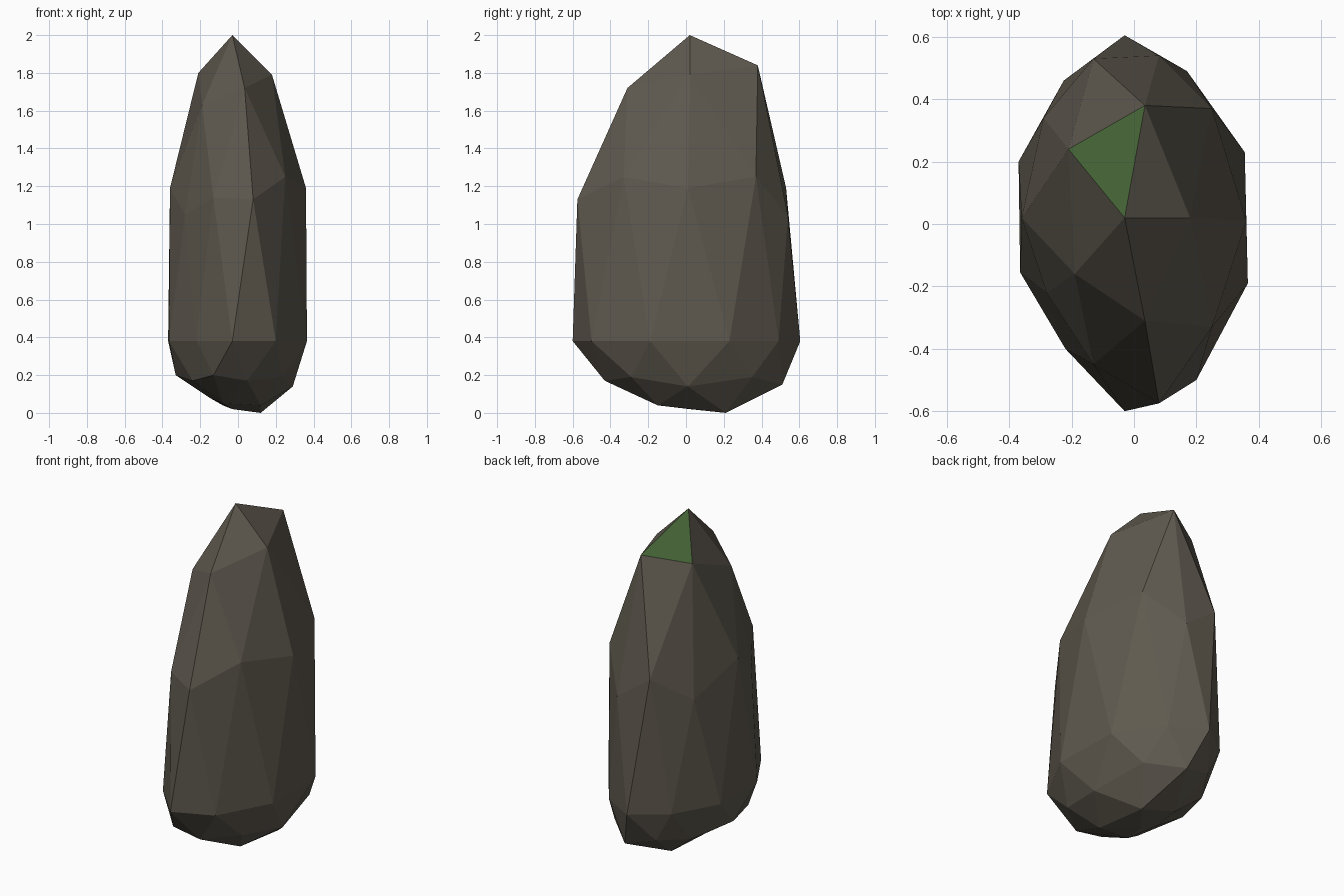
import bpy, bmesh, math

cube = bpy.data.objects.get("Cube")
if cube:
    bpy.data.objects.remove(cube, do_unlink=True)


def flat_colour(name, rgb):
    mat = bpy.data.materials.new(name)
    mat.use_nodes = True
    colour = (*rgb, 1)
    mat.diffuse_color = colour
    bsdf = mat.node_tree.nodes["Principled BSDF"]
    bsdf.inputs["Base Color"].default_value = colour
    bsdf.inputs["Roughness"].default_value = 0.9
    return mat


# Rings of the boulder from crown to base, each counter-clockwise from +x
crown = [(-.03, .02, 2)]
shoulder = [(.18, .02, 1.79), (.035, .38, 1.84), (-.21, .24, 1.8),
            (-.19, -.16, 1.63), (.035, -.31, 1.72)]
waist = [(.36, .01, 1.19), (.25, .37, 1.25), (.08, .54, 1.04), (-.13, .53, 1.19),
         (-.29, .34, 1.04), (-.36, .02, 1.19), (-.28, -.22, 1.05),
         (-.13, -.45, 1.14), (.08, -.575, 1.13), (.25, -.33, 1.25)]
belly = [(x, y, .38) for x, y in
         [(.355, .23), (.17, .49), (-.03, .605), (-.225, .46), (-.37, .2),
          (-.365, -.155), (-.22, -.4), (-.03, -.6), (.2, -.5), (.365, -.19)]]
hem = [(.29, .01, .14), (.23, .35, .19), (.05, .51, .15), (-.13, .47, .2),
       (-.24, .29, .17), (-.33, .02, .2), (-.24, -.25, .17), (-.13, -.43, .2),
       (.05, -.43, .17), (.23, -.29, .19)]
foot = [(.12, .21, 0), (-.08, .25, .04), (-.15, .02, .08),
        (-.08, -.15, .05), (.12, -.15, .04)]
base = [(-.03, .02, .02)]

# (lowest height on the unit sphere, ring points, starting angle)
RINGS = [(.95, crown, 0), (.7, shoulder, 0), (.3, waist, 0), (-.3, belly, 18),
         (-.7, hem, 0), (-.95, foot, 36), (-2, base, 0)]


def sculpted(co):
    """Move a sphere point to the matching point of its boulder ring."""
    for floor, points, start in RINGS:
        if co.z > floor:
            turn = (math.degrees(math.atan2(co.y, co.x)) - start) / 360
            return points[round(turn * len(points)) % len(points)]


# Faceted boulder
bm = bmesh.new()
bmesh.ops.create_icosphere(bm, subdivisions=2, radius=1)
for v in bm.verts:
    v.co = sculpted(v.co.copy())
bmesh.ops.recalc_face_normals(bm, faces=bm.faces)

# Mossy patch: the crown face that looks to the back right
for f in bm.faces:
    c = f.calc_center_median()
    f.material_index = int(c.z > 1.8 and c.y > .15 and c.x < 0)

mesh = bpy.data.meshes.new("boulder")
bm.to_mesh(mesh)
bm.free()
mesh.materials.append(flat_colour("brown stone", (.115, .101, .078)))
mesh.materials.append(flat_colour("moss green", (.055, .12, .036)))
boulder = bpy.data.objects.new("boulder", mesh)
bpy.context.collection.objects.link(boulder)
